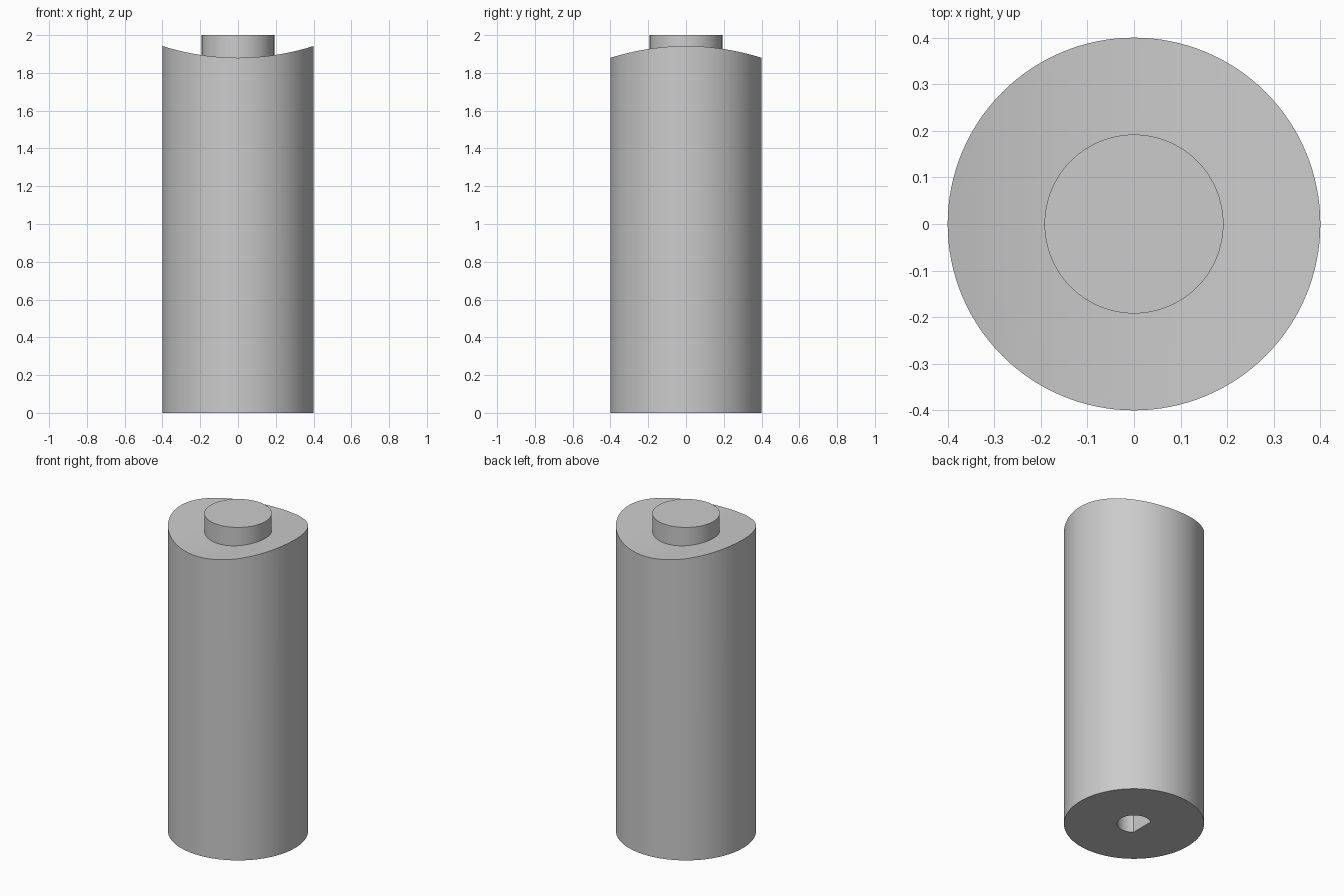
import bpy, math
from math import pi

default = bpy.data.objects.get("Cube")
if default:
    bpy.data.objects.remove(default, do_unlink=True)

RADIUS, BOSS_RADIUS, HOLE_RADIUS = 0.4, 0.192, 0.097
RIM_LOW, RIM_HIGH, TOP = 1.88, 1.942, 2.0
HOLE_DEPTH, FLAT_X = 0.6, -0.06

grey = bpy.data.materials.new("plain grey")
grey.use_nodes = True
colour = (0.6, 0.6, 0.6, 1)
grey.diffuse_color = colour
grey.node_tree.nodes["Principled BSDF"].inputs["Base Color"].default_value = colour


def cylinder(name, radius, low, high, sides=128):
    bpy.ops.mesh.primitive_cylinder_add(vertices=sides, radius=radius, depth=high - low,
                                        location=(0, 0, (low + high) / 2))
    obj = bpy.context.object
    obj.name = name
    obj.data.materials.append(grey)
    return obj


def cut(target, cutter):
    cutter.hide_render = True
    mod = target.modifiers.new("cut", 'BOOLEAN')
    mod.operation = 'DIFFERENCE'
    mod.solver = 'EXACT'
    mod.object = cutter
    bpy.context.view_layer.objects.active = target
    bpy.ops.object.modifier_apply(modifier=mod.name)
    bpy.data.objects.remove(cutter, do_unlink=True)


def smooth(obj):
    bpy.ops.object.select_all(action='DESELECT')
    obj.select_set(True)
    bpy.context.view_layer.objects.active = obj
    bpy.ops.object.shade_smooth_by_angle(angle=math.radians(30))


# Main body
body = cylinder("body", RADIUS, 0, TOP)

# Shallow trough across the top, running front to back
sag = RIM_HIGH - RIM_LOW
trough_radius = (RADIUS ** 2 + sag ** 2) / (2 * sag)
trough = cylinder("trough_cutter", trough_radius, -1, 1, 180)
trough.rotation_euler = (pi / 2, 0, 0)
trough.location = (0, 0, RIM_LOW + trough_radius)
cut(body, trough)

# D-shaped shaft hole in the base
hole = cylinder("hole_cutter", HOLE_RADIUS, -0.1, HOLE_DEPTH, 64)
bpy.ops.mesh.primitive_cube_add(size=1, location=(FLAT_X - 0.5, 0, 0))
flat = bpy.context.object
flat.scale = (1, 1, 2)
cut(hole, flat)
cut(body, hole)
smooth(body)

# Round boss on top
boss = cylinder("top_boss", BOSS_RADIUS, RIM_LOW - 0.03, TOP, 96)
smooth(boss)
